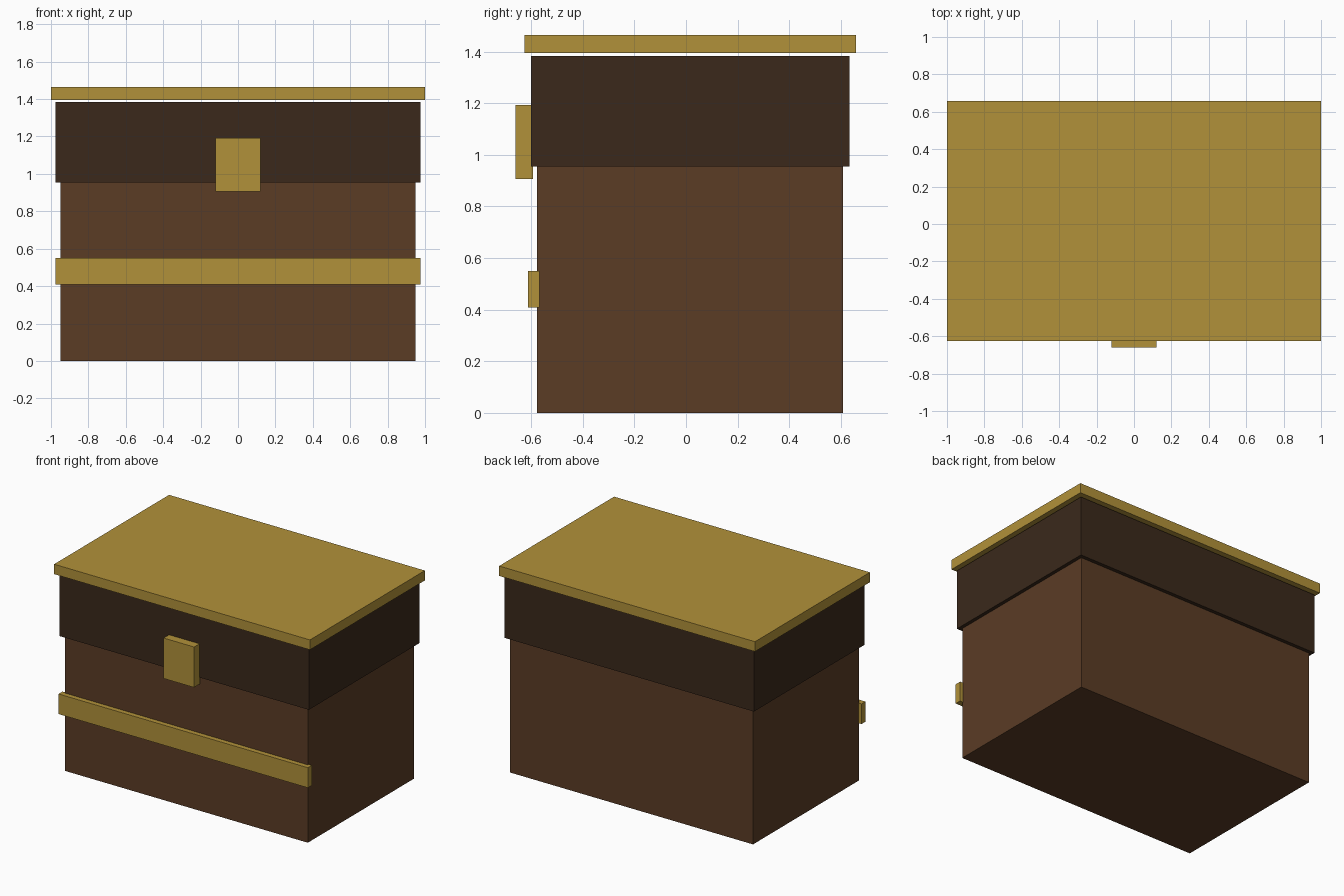
import bpy
import bmesh
from mathutils import Vector

if "Cube" in bpy.data.objects:
    bpy.data.objects.remove(bpy.data.objects["Cube"])


def material(name, srgb):
    mat = bpy.data.materials.new(name)
    linear = [((c + 0.055) / 1.055) ** 2.4 for c in srgb]
    mat.diffuse_color = (*linear, 1.0)
    mat.use_nodes = True
    mat.node_tree.nodes["Principled BSDF"].inputs["Base Color"].default_value = mat.diffuse_color
    return mat


def box(name, half_x, y, z, mat):
    """Box symmetric in x, spanning the y and z ranges given."""
    mesh = bpy.data.meshes.new(name)
    bm = bmesh.new()
    bmesh.ops.create_cube(bm, size=1.0)
    bmesh.ops.scale(bm, vec=(2 * half_x, y[1] - y[0], z[1] - z[0]), verts=bm.verts)
    bmesh.ops.translate(bm, vec=Vector((0, sum(y) / 2, sum(z) / 2)), verts=bm.verts)
    bm.to_mesh(mesh)
    bm.free()
    mesh.materials.append(mat)
    obj = bpy.data.objects.new(name, mesh)
    bpy.context.collection.objects.link(obj)
    return obj


wood = material("wood", (0.355, 0.235, 0.145))
dark_wood = material("dark_wood", (0.23, 0.16, 0.105))
brass = material("brass", (0.695, 0.57, 0.225))

# Wooden chest and overhanging lid
box("chest_body", 0.95, (-0.577, 0.608), (0.0, 0.955), wood)
box("lid", 0.975, (-0.601, 0.634), (0.955, 1.383), dark_wood)

# Brass plate hovering just above the lid
box("top_plate", 1.0, (-0.625, 0.658), (1.395, 1.465), brass)

# Front fittings
box("front_band", 0.975, (-0.612, -0.568), (0.408, 0.55), brass)
box("latch", 0.119, (-0.661, -0.592), (0.907, 1.193), brass)
